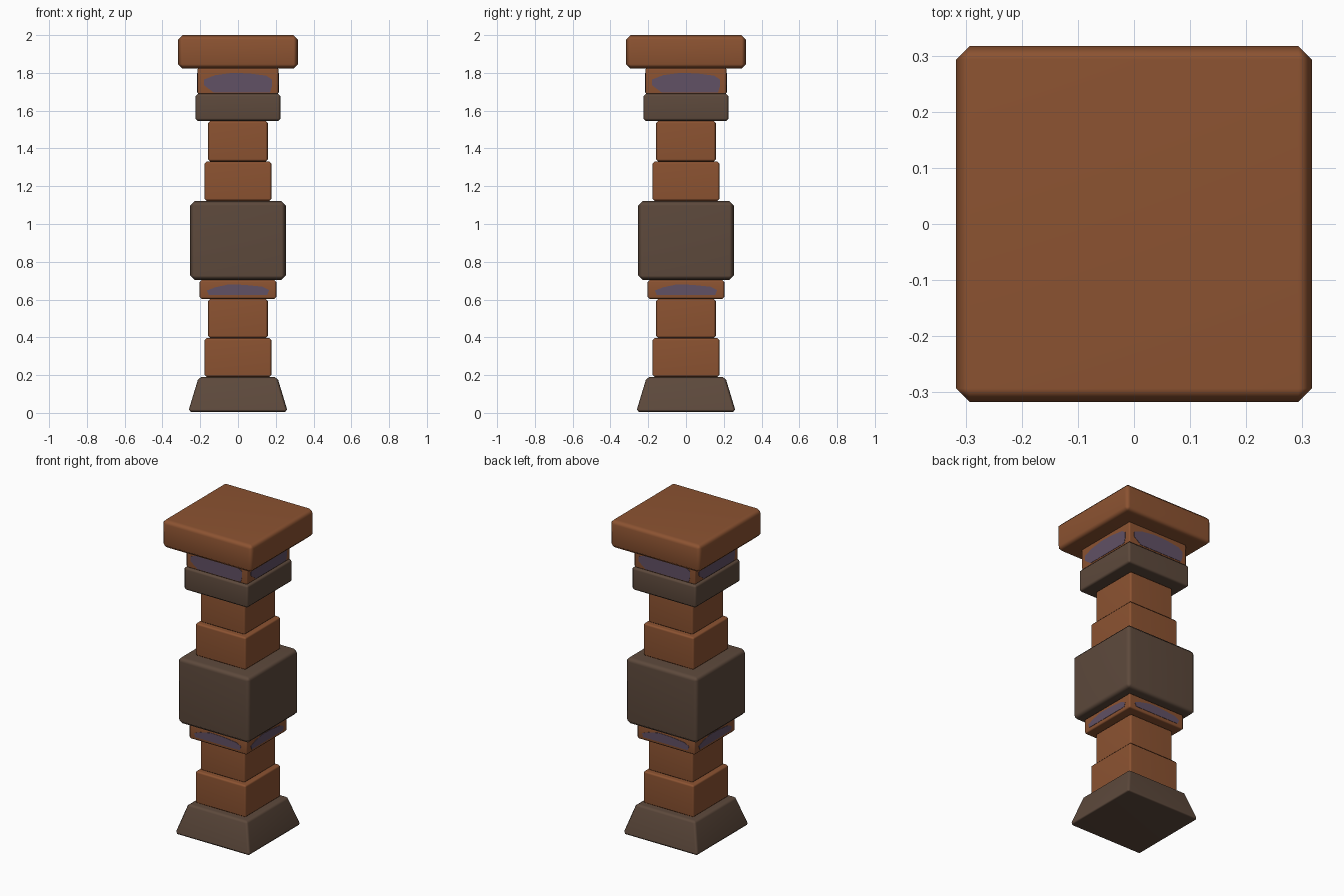
import bpy, bmesh, math
from mathutils import Matrix

if "Cube" in bpy.data.objects:
    bpy.data.objects.remove(bpy.data.objects["Cube"])


def material(name, rgb):
    m = bpy.data.materials.new(name)
    m.diffuse_color = (*rgb, 1)
    m.use_nodes = True
    m.node_tree.nodes["Principled BSDF"].inputs["Base Color"].default_value = m.diffuse_color
    return m


RUST = material("rust brown", (0.262, 0.086, 0.031))
DARK = material("dark stone brown", (0.110, 0.067, 0.045))
PURPLE = material("faded purple", (0.120, 0.082, 0.130))


def finish(name, bm, mat):
    mesh = bpy.data.meshes.new(name)
    bm.to_mesh(mesh)
    bm.free()
    mesh.materials.append(mat)
    ob = bpy.data.objects.new(name, mesh)
    bpy.context.collection.objects.link(ob)
    return ob


def block(name, z0, z1, bottom, top, bevel, mat):
    """Square block with half widths at bottom and top, and chamfered edges."""
    bm = bmesh.new()
    bmesh.ops.create_cube(bm, size=2)
    for v in bm.verts:
        low = v.co.z < 0
        half = bottom if low else top
        v.co = (v.co.x * half, v.co.y * half, z0 if low else z1)
    bmesh.ops.bevel(bm, geom=bm.edges[:], offset=bevel, offset_type='OFFSET',
                    segments=1, profile=0.5, affect='EDGES')
    for f in bm.faces:
        f.smooth = True
    ob = finish(name, bm, mat)
    ob.modifiers.new("flat sides", 'WEIGHTED_NORMAL')


def painted_patches(name, half, outline):
    """Thin irregular painted plate on each of the four sides."""
    bm = bmesh.new()
    for i in range(4):
        face = bm.faces.new([bm.verts.new((x, -half - 0.002, z)) for x, z in outline])
        ext = bmesh.ops.extrude_face_region(bm, geom=[face])
        verts = [g for g in ext["geom"] if isinstance(g, bmesh.types.BMVert)]
        bmesh.ops.translate(bm, verts=verts, vec=(0, 0.004, 0))
        bmesh.ops.rotate(bm, verts=list({*verts, *face.verts}) if face.is_valid else verts,
                         cent=(0, 0, 0), matrix=Matrix.Rotation(i * math.pi / 2, 3, 'Z'))
    bmesh.ops.recalc_face_normals(bm, faces=bm.faces[:])
    finish(name, bm, PURPLE)


# Foot, shaft and capital, bottom to top
for part in [
    ("foot", 0.005, 0.19, 0.264, 0.208, 0.014, DARK),
    ("lower_shaft_wide", 0.19, 0.396, 0.178, 0.178, 0.012, RUST),
    ("lower_shaft_narrow", 0.396, 0.603, 0.158, 0.158, 0.012, RUST),
    ("lower_band", 0.603, 0.703, 0.203, 0.203, 0.010, RUST),
    ("middle_block", 0.703, 1.122, 0.253, 0.253, 0.024, DARK),
    ("upper_shaft_wide", 1.122, 1.331, 0.178, 0.178, 0.012, RUST),
    ("upper_shaft_narrow", 1.331, 1.545, 0.158, 0.158, 0.012, RUST),
    ("upper_collar", 1.545, 1.69, 0.226, 0.226, 0.014, DARK),
    ("upper_band", 1.685, 1.828, 0.215, 0.215, 0.010, RUST),
    ("top_slab", 1.822, 2.0, 0.317, 0.317, 0.024, RUST),
]:
    block(*part)

# Painted patches on the bands
painted_patches("upper_band_paint", 0.215, [
    (-0.13, 1.697), (0.17, 1.697), (0.18, 1.73), (0.18, 1.765), (0.15, 1.785),
    (0.06, 1.797), (-0.03, 1.80), (-0.12, 1.788), (-0.18, 1.765), (-0.18, 1.735)])
painted_patches("lower_band_paint", 0.203, [
    (-0.155, 0.625), (0.155, 0.625), (0.165, 0.65), (0.13, 0.668),
    (0.03, 0.678), (-0.05, 0.68), (-0.12, 0.665), (-0.165, 0.648)])
